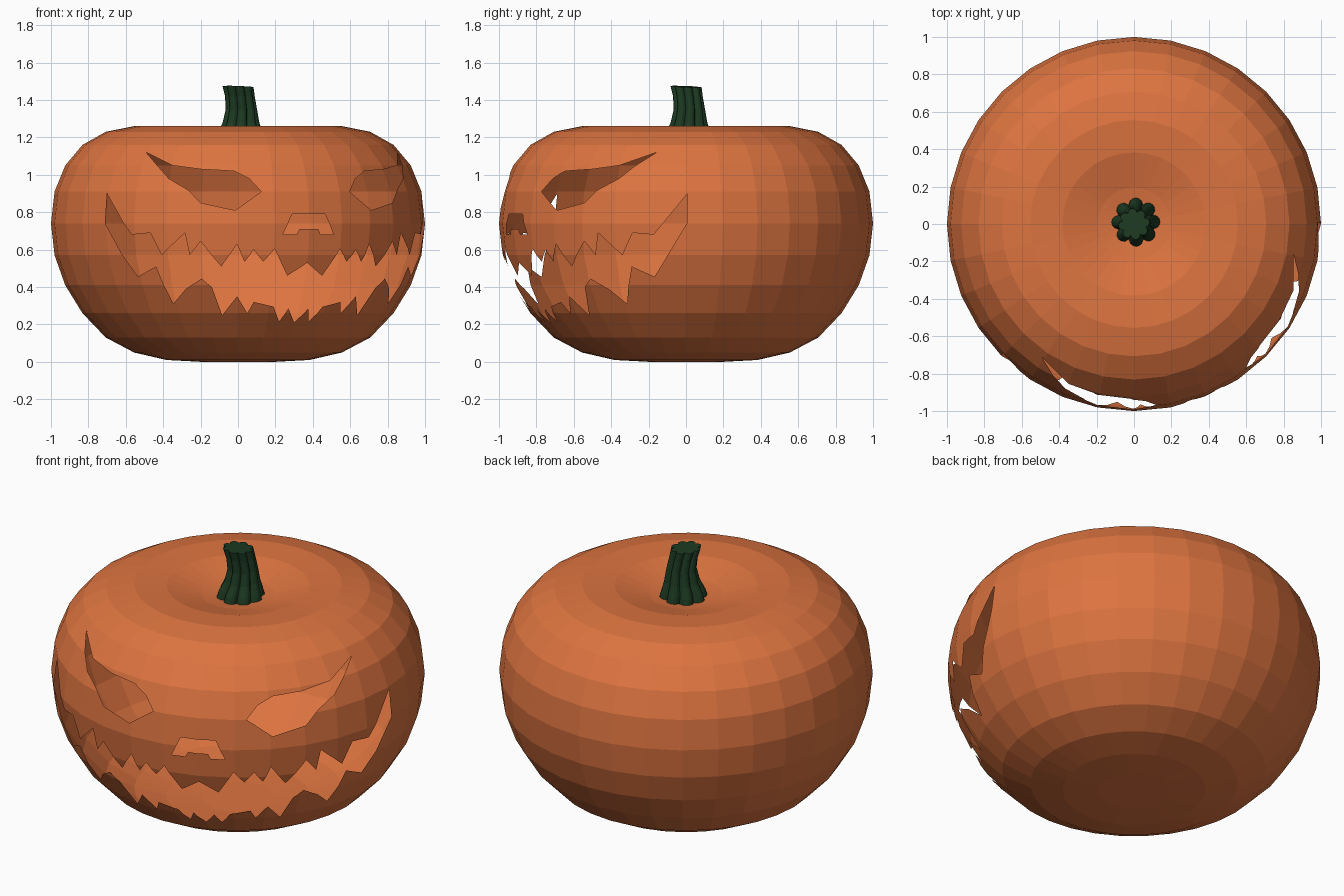
import bpy, bmesh
from math import sin, cos, pi, asin, floor
from mathutils import Vector
from mathutils.geometry import delaunay_2d_cdt

if "Cube" in bpy.data.objects:
    bpy.data.objects.remove(bpy.data.objects["Cube"])

SEGMENTS, RINGS = 32, 16
STEP = 2 * pi / SEGMENTS
FACE_TURN = 2          # the face is turned this many segments off the front
HEIGHTS = [0, 0, .01, .05, .13, .26, .41, .57, .74,
           .91, 1.05, 1.16, 1.23, 1.26, 1.25, 1.2, 1.17]


def material(name, colour):
    mat = bpy.data.materials.new(name)
    mat.use_nodes = True
    mat.diffuse_color = (*colour, 1)
    mat.node_tree.nodes["Principled BSDF"].inputs["Base Color"].default_value = (*colour, 1)
    return mat


def finish(bm, name, mat):
    mesh = bpy.data.meshes.new(name)
    bm.to_mesh(mesh)
    bm.free()
    mesh.materials.append(mat)
    obj = bpy.data.objects.new(name, mesh)
    bpy.context.collection.objects.link(obj)
    return obj


def lerp(a, b, t):
    return a + (b - a) * t


def ring_radius(i):
    return sin(pi * i / RINGS)


def wrap(u, v):
    """Place an unrolled point (segments from face centre, ring) on the shell."""
    i = min(max(floor(u), -SEGMENTS // 2), SEGMENTS // 2 - 1)
    j = min(max(floor(v), 0), RINGS - 1)
    t = v - j
    r = lerp(ring_radius(j), ring_radius(j + 1), t)
    a, b = [-pi / 2 + (FACE_TURN + k) * STEP for k in (i, i + 1)]
    return Vector((r * lerp(cos(a), cos(b), u - i),
                   r * lerp(sin(a), sin(b), u - i),
                   lerp(HEIGHTS[j], HEIGHTS[j + 1], t)))


def unroll(x, z):
    """Turn a front position (x, z) into unrolled coordinates."""
    j = max(k for k in range(1, 13) if HEIGHTS[k] <= z)
    t = (z - HEIGHTS[j]) / (HEIGHTS[j + 1] - HEIGHTS[j])
    r = lerp(ring_radius(j), ring_radius(j + 1), t)
    return Vector((asin(max(-1, min(1, x / r))) / STEP - FACE_TURN, j + t))


def mirrored(points):
    return [Vector((-p.x, p.y)) for p in reversed(points)]


def outline(points):
    return [unroll(*p) for p in points]


# Carved openings, drawn on one half
eye = outline([(-.49, 1.12), (-.35, 1.05), (-.2, 1.03), (-.02, 1.02), (.06, .98),
               (.125, .91), (-.015, .81), (-.2, .85), (-.27, .92), (-.37, .98)])
nose_half = outline([(.315, .68), (.24, .68), (.29, .79)])
nose_notch = outline([(.33, .71)])
upper_lip = outline([(-.7, .9), (-.62, .75), (-.57, .68), (-.47, .69), (-.41, .57),
                     (-.285, .69), (-.26, .57), (-.2, .645), (-.09, .51), (-.005, .63),
                     (.035, .535), (.085, .6), (.135, .535), (.195, .605), (.265, .46)])
lower_lip = outline([(-.71, .74), (-.62, .57), (-.535, .455), (-.44, .51), (-.345, .31),
                     (-.28, .39), (-.195, .445), (-.14, .4), (-.085, .25), (-.005, .35),
                     (.05, .26), (.085, .32), (.19, .295), (.22, .215), (.27, .285)])
lip_top = [Vector((0, unroll(0, .53).y))]
lip_bottom = [Vector((0, unroll(0, .21).y))]
nose = nose_notch + nose_half
half_mouth = lip_bottom + lower_lip[::-1] + upper_lip + lip_top
openings = [eye, mirrored(eye), nose + mirrored(nose),
            half_mouth + mirrored(half_mouth[1:-1])]

# Pumpkin shell: unrolled grid with the openings cut out, then wrapped round
points, edges, loops = [], [], []
half = SEGMENTS // 2
for u in range(-half, half + 1):
    edges.append((len(points), len(points) + 1))
    points += [Vector((u, 0)), Vector((u, RINGS))]
for v in range(RINGS + 1):
    edges.append((len(points), len(points) + 1))
    points += [Vector((-half, v)), Vector((half, v))]
for loop in openings:
    area = sum(p.cross(q) for p, q in zip(loop, loop[1:] + loop[:1]))
    if area < 0:
        loop = loop[::-1]
    loops.append(list(range(len(points), len(points) + len(loop))))
    points += loop
verts, _, tris, _, _, inside = delaunay_2d_cdt(points, edges, loops, 0, 1e-5)

bm = bmesh.new()
shell = [bm.verts.new(wrap(*p)) for p in verts]
for tri, cut in zip(tris, inside):
    if not cut:
        bm.faces.new([shell[k] for k in tri])
bmesh.ops.remove_doubles(bm, verts=bm.verts, dist=1e-4)
bmesh.ops.dissolve_degenerate(bm, edges=bm.edges, dist=1e-5)
bmesh.ops.delete(bm, geom=[v for v in bm.verts if not v.link_faces], context='VERTS')
finish(bm, "pumpkin_shell", material("pumpkin orange", (.72, .174, .051)))

# Fluted, slightly bent stem: height, radius, sideways shift
LOBES, PER_LOBE = 8, 6
count = LOBES * PER_LOBE
bm = bmesh.new()
rings = []
for n, (z, r, shift) in enumerate([(1.17, .135, .01), (1.22, .122, .011), (1.28, .098, .016),
                                   (1.35, .084, .018), (1.42, .08, .01), (1.472, .084, 0)]):
    ring = []
    for k in range(count):
        a = 2 * pi * k / count
        lobe = r * (.76 + .24 * abs(cos(a * LOBES / 2)) ** .7)
        x, y = lobe * cos(a + n * .03), lobe * sin(a + n * .03)
        tilt = -.04 * (x + y) if n == 5 else 0
        ring.append(bm.verts.new((x + shift, y + shift, z + tilt)))
    rings.append(ring)
for low, high in zip(rings, rings[1:]):
    for k in range(count):
        m = (k + 1) % count
        bm.faces.new((low[k], low[m], high[m], high[k]))
bm.faces.new(rings[-1])
bm.faces.new(rings[0][::-1])
finish(bm, "stem", material("stem green", (.012, .042, .016)))
